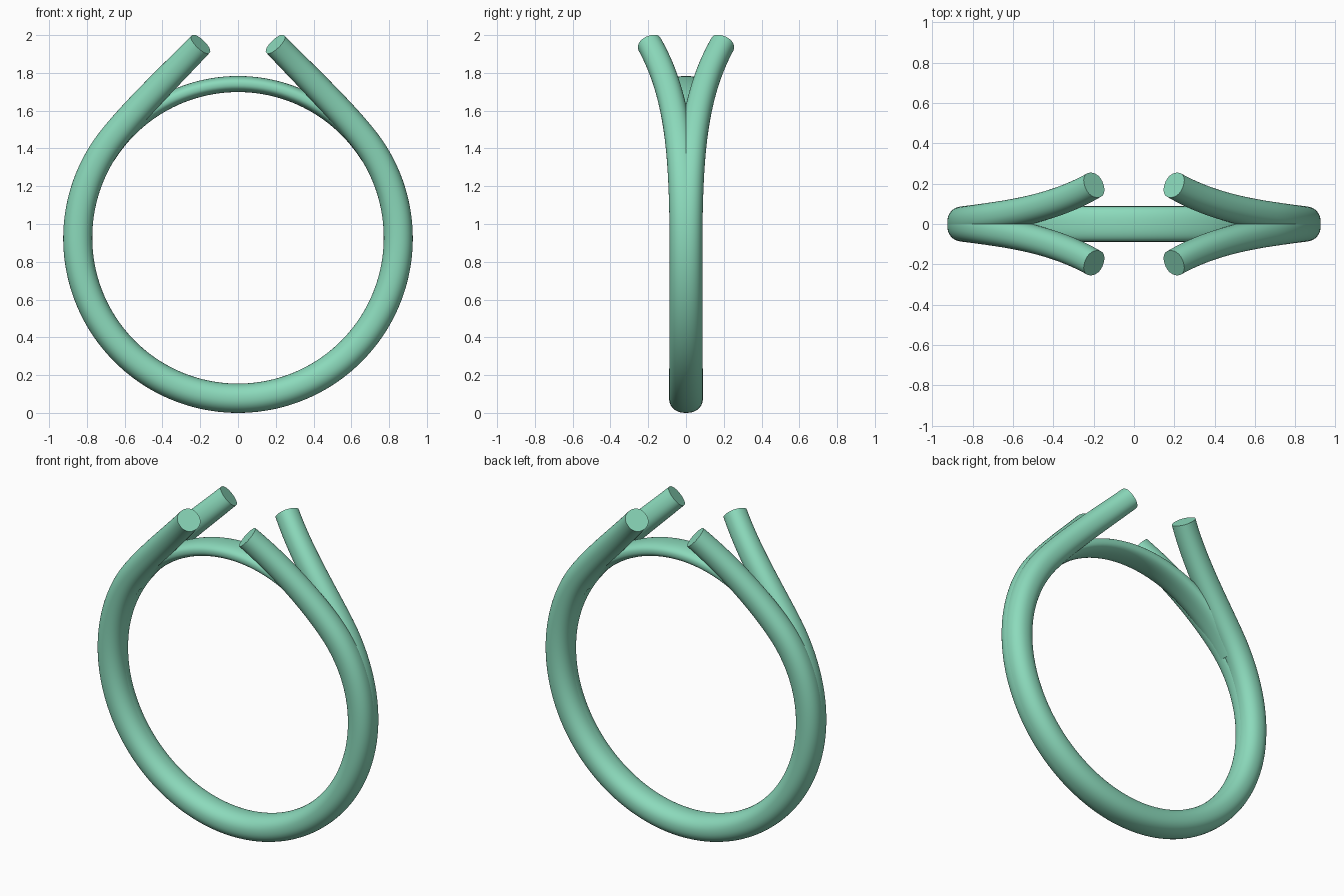
import bpy, bmesh, math
from mathutils import Vector

if "Cube" in bpy.data.objects:
    bpy.data.objects.remove(bpy.data.objects["Cube"])

CZ, R = 0.926, 0.8485          # ring centre height and centreline radius
SIDES = 40

mat = bpy.data.materials.new("green")
mat.diffuse_color = (0.26, 0.70, 0.50, 1)
mat.use_nodes = True
mat.node_tree.nodes["Principled BSDF"].inputs["Base Color"].default_value = mat.diffuse_color


def sweep(name, pts, widths, depths, power=2.3):
    """Sweep a soft superellipse (half width along y, half depth radial) along pts."""
    bm = bmesh.new()
    rings = []
    for i, p in enumerate(pts):
        t = (pts[min(i + 1, len(pts) - 1)] - pts[max(i - 1, 0)]).normalized()
        side = Vector((0, 1, 0))
        side = (side - t * side.dot(t)).normalized()
        nrm = t.cross(side)
        ring = []
        for k in range(SIDES):
            a = 2 * math.pi * k / SIDES
            c, s = math.cos(a), math.sin(a)
            u = math.copysign(abs(c) ** (2 / power), c) * widths[i]
            v = math.copysign(abs(s) ** (2 / power), s) * depths[i]
            ring.append(bm.verts.new(p + side * u + nrm * v))
        rings.append(ring)
    for r0, r1 in zip(rings, rings[1:]):
        for k in range(SIDES):
            j = (k + 1) % SIDES
            bm.faces.new((r0[k], r0[j], r1[j], r1[k]))
    bm.faces.new(rings[0])
    bm.faces.new(rings[-1])
    bmesh.ops.recalc_face_normals(bm, faces=bm.faces)
    me = bpy.data.meshes.new(name)
    bm.to_mesh(me)
    bm.free()
    me.materials.append(mat)
    ob = bpy.data.objects.new(name, me)
    bpy.context.collection.objects.link(ob)
    bpy.context.view_layer.objects.active = ob
    ob.select_set(True)
    bpy.ops.object.shade_smooth_by_angle(angle=math.radians(40))
    ob.select_set(False)
    return ob


# Half strand outline in the xz plane: circle from the bottom, then a straightening arm
half = []
A = math.radians(38)
for i in range(61):
    a = -math.pi / 2 + (A + math.pi / 2) * i / 60
    half.append((R * math.cos(a), CZ + R * math.sin(a)))
p0, p3 = Vector(half[-1]), Vector((0.198, 1.952))
p1 = p0 + Vector((-math.sin(A), math.cos(A))) * 0.2
p2 = p3 + Vector((0.69, -0.72)) * 0.22
for i in range(1, 25):
    t = i / 24
    q = p0 * (1-t)**3 + p1 * 3*t*(1-t)**2 + p2 * 3*t*t*(1-t) + p3 * t**3
    half.append((q.x, q.y))
outline = [(-x, z) for x, z in reversed(half[1:])] + half

# Front and back strands: merged below, parting towards four tips
for name, sgn in (("front_strand", -1), ("back_strand", 1)):
    pts, w, d = [], [], []
    for x, z in outline:
        t = z / 1.952
        pts.append(Vector((x, sgn * (0.013 * t + 0.18 * t**6), z)))
        w.append(0.09 - 0.024 * t)
        d.append(0.0775 - 0.0115 * t**4)
    sweep(name, pts, w, d, 2.2)

# Thin bridge closing the finger hole at the top
pts = []
for i in range(49):
    a = math.radians(32 + 116 * i / 48)
    pts.append(Vector((0.815 * math.cos(a), 0, CZ + 0.815 * math.sin(a))))
sweep("top_bridge", pts, [0.086] * 49, [0.0425] * 49, 2.4)
